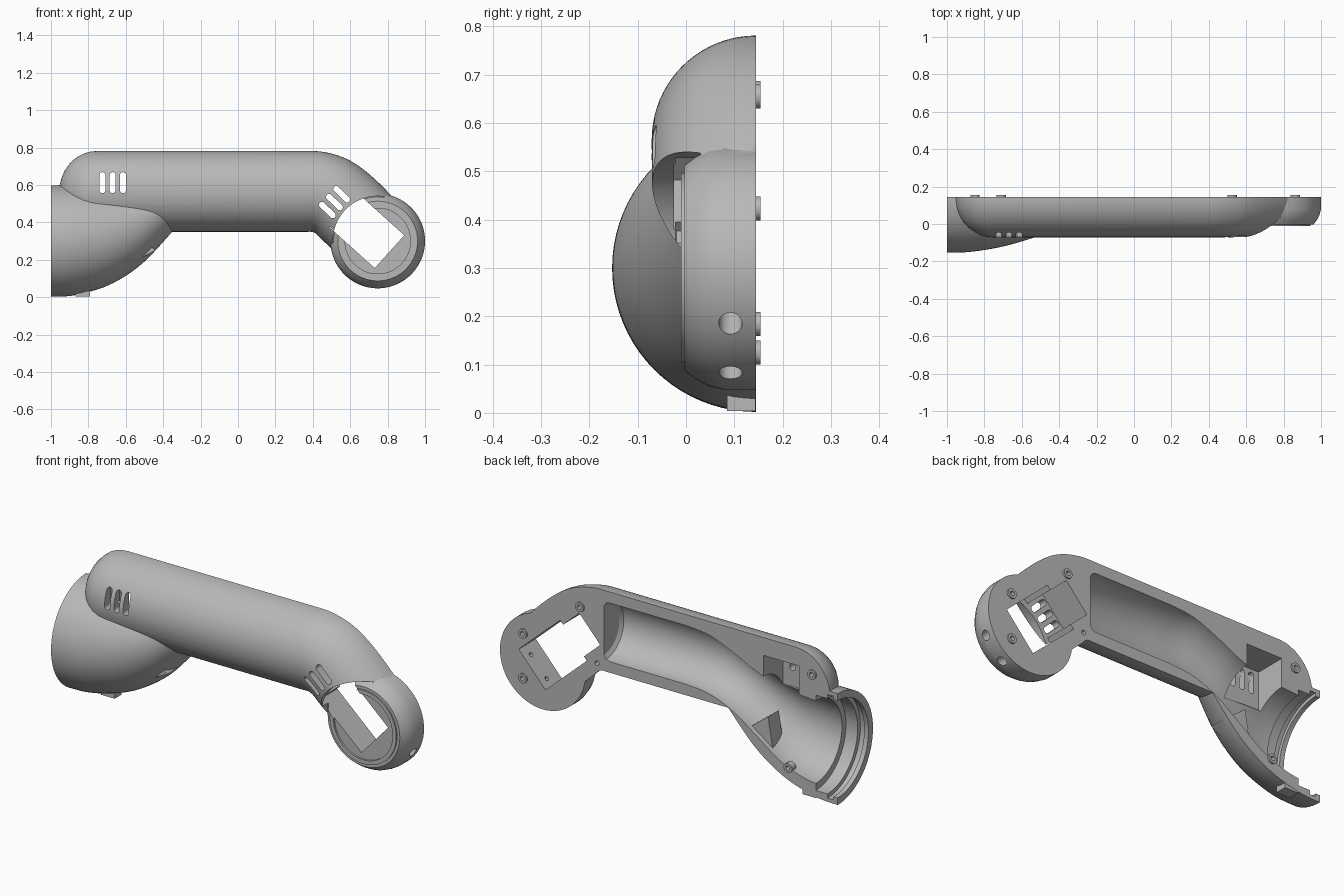
import bpy, bmesh
from math import sin, cos, pi, radians
from mathutils import Vector

if "Cube" in bpy.data.objects:
    bpy.data.objects.remove(bpy.data.objects["Cube"])

SPLIT = 0.145            # flat back plane where the shell is halved
HUB = (0.747, 0.30)      # centre of the round joint

grey = bpy.data.materials.new("plain_grey")
grey.use_nodes = True
grey.diffuse_color = (0.48, 0.48, 0.48, 1)
grey.node_tree.nodes["Principled BSDF"].inputs["Base Color"].default_value = (0.48, 0.48, 0.48, 1)


def rings_to_object(name, rings):
    """Skin a list of equal point rings and cap both ends."""
    bm = bmesh.new()
    rows = [[bm.verts.new(p) for p in ring] for ring in rings]
    n = len(rows[0])
    for a, b in zip(rows, rows[1:]):
        for i in range(n):
            j = (i + 1) % n
            bm.faces.new((a[i], a[j], b[j], b[i]))
    bm.faces.new(rows[0])
    bm.faces.new(rows[-1])
    bmesh.ops.recalc_face_normals(bm, faces=bm.faces)
    mesh = bpy.data.meshes.new(name)
    bm.to_mesh(mesh)
    bm.free()
    mesh.materials.append(grey)
    obj = bpy.data.objects.new(name, mesh)
    bpy.context.collection.objects.link(obj)
    return obj


def loft(name, sections, y=SPLIT, n=80):
    """Circles given as (x, z, radius, tilt in degrees)."""
    rings = []
    for x, z, r, tilt in sections:
        a = radians(tilt)
        rings.append([(x - sin(a) * r * cos(t), y + r * sin(t), z + cos(a) * r * cos(t))
                      for t in (2 * pi * i / n for i in range(n))])
    return rings_to_object(name, rings)


def prism(name, points, y0, y1):
    return rings_to_object(name, [[(x, y, z) for x, z in points] for y in (y0, y1)])


def capsule(cx, cz, r, half=0, tilt=0, n=48):
    a, pts = radians(tilt), []
    for i in range(n):
        t = 2 * pi * (i + 0.5) / n
        u, v = r * cos(t) + (half if cos(t) > 0 else -half), r * sin(t)
        pts.append((cx + u * cos(a) - v * sin(a), cz + u * sin(a) + v * cos(a)))
    return pts


def rect(x0, x1, z0, z1):
    return [(x0, z0), (x1, z0), (x1, z1), (x0, z1)]


def smooth_path(keys, steps=6):
    """Catmull-Rom through the section keys."""
    k = [Vector(p) for p in keys]
    k = [k[0]] + k + [k[-1]]
    out = []
    for a, b, c, d in zip(k, k[1:], k[2:], k[3:]):
        for s in range(steps):
            t = s / steps
            out.append(0.5 * (2 * b + (c - a) * t + (2 * a - 5 * b + 4 * c - d) * t * t
                              + (3 * b - a - 3 * c + d) * t ** 3))
    return [tuple(v) for v in out + [k[-1]]]


def combine(target, tool, operation):
    mod = target.modifiers.new("combine", "BOOLEAN")
    mod.operation, mod.solver, mod.object = operation, "EXACT", tool
    bpy.context.view_layer.objects.active = target
    bpy.ops.object.modifier_apply(modifier=mod.name)
    bpy.data.objects.remove(tool)


def cut(tool):
    combine(shell, tool, "DIFFERENCE")


def add(tool):
    combine(shell, tool, "UNION")


# Arm tube: domed end, straight run, bend toward the joint
dome = [(-0.755 - 0.2 * sin(t), 0.565, 0.216 * cos(t), 0)
        for t in (radians(a) for a in (88, 80, 70, 60, 50, 40, 30, 20, 10, 0))]
bend = smooth_path([(0.36, 0.565, 0.216, 0), (0.43, 0.562, 0.216, -8), (0.51, 0.533, 0.216, -25),
                    (0.6, 0.46, 0.215, -42), (0.7, 0.36, 0.213, -45)])
shell = loft("arm_shell", dome + bend)

# Flared bell at the left end
add(loft("bell", smooth_path([
    (-1, 0.3, 0.298, 0), (-0.9, 0.302, 0.296, 0), (-0.8, 0.311, 0.284, 0), (-0.7, 0.325, 0.265, 0),
    (-0.6, 0.352, 0.238, 0), (-0.5, 0.395, 0.205, 0), (-0.4, 0.46, 0.165, 0), (-0.3, 0.53, 0.12, 0)])))

# Round joint: clear the front, then add the rounded disc with a raised ring
cut(prism("joint_clearance", capsule(*HUB, 0.24, n=96), -0.4, 0.03))
disc = [(0.2, 0.253), (0.08, 0.253), (0.045, 0.244), (0.02, 0.23), (-0.003, 0.213),
        (-0.003, 0.197), (-0.01, 0.197)]
add(rings_to_object("joint_disc", [[(x, y, z) for x, z in capsule(*HUB, r, n=96)] for y, r in disc]))
cut(prism("joint_recess", capsule(*HUB, 0.175, n=96), -0.2, 0.0))

# Halve everything at the flat back
cut(prism("back_half", rect(-2, 2, -1, 2), SPLIT, 1))

# Hollow channel through tube and bell, and the grooved bell mouth
cut(loft("channel", smooth_path([
    (-0.92, 0.3, 0.222, 0), (-0.8, 0.312, 0.218, 0), (-0.66, 0.345, 0.198, 0), (-0.52, 0.415, 0.172, 0),
    (-0.38, 0.495, 0.158, 0), (-0.24, 0.55, 0.157, 0), (-0.1, 0.565, 0.157, 0)])
    + [(0.35, 0.565, 0.157, 0), (0.372, 0.565, 0.15, 0), (0.385, 0.565, 0.13, 0)]))
cut(loft("bell_mouth", [(x, 0.3, r, 0) for x, r in (
    (-1.05, 0.26), (-0.975, 0.26), (-0.974, 0.277), (-0.94, 0.277), (-0.939, 0.255), (-0.87, 0.255))]))

# Stiffening web and foot lug inside the bell
add(prism("web", [(-0.6, 0.17), (-0.44, 0.25), (-0.57, 0.35)], 0.03, 0.12))
add(prism("foot_lug", rect(-0.87, -0.79, 0.004, 0.045), 0.085, 0.144))

# Motor pocket, tilted along the bend
AXIS = radians(138)


def on_axis(t, s):
    return (0.81 + t * cos(AXIS) + s * sin(AXIS), 0.243 + t * sin(AXIS) - s * cos(AXIS))


def tilted(t0, t1, half):
    return [on_axis(t0, -half), on_axis(t1, -half), on_axis(t1, half), on_axis(t0, half)]


cut(prism("motor_pocket", tilted(0, 0.33, 0.118), -0.022, 0.3))
cut(prism("vent_pocket", tilted(0.3, 0.46, 0.092), -0.025, 0.3))
cut(prism("left_vent_pocket", rect(-0.77, -0.56, 0.47, 0.685), -0.022, 0.3))

# Vent slots
for i in (-1, 0, 1):
    cut(prism("left_vent", capsule(-0.67 + 0.055 * i, 0.612, 0.016, 0.04, 90), -0.3, 0.05))
    x, z = on_axis(0.396, 0.057 * i)
    cut(prism("bend_vent", capsule(x, z, 0.016, 0.04, 136), -0.3, 0.05))

# Screw holes through the rim of the joint
for s in (-0.075, 0.065):
    cut(loft("rim_hole", [(*on_axis(t, s), 0.024, 138) for t in (-0.3, -0.05)], 0.092, 32))
    cut(loft("rim_pilot", [(*on_axis(t, s), 0.011, 138) for t in (-0.1, 0.05)], 0.092, 24))

# Locating pegs with bores on the flat back, plus one small pin hole
for x, z in ((-0.85, 0.662), (-0.71, 0.125), (0.525, 0.655), (0.862, 0.423), (0.862, 0.184)):
    add(prism("peg", capsule(x, z, 0.025, n=32), 0.12, 0.154))
    cut(prism("peg_bore", capsule(x, z, 0.012, n=24), 0.11, 0.2))
cut(prism("pin_hole", capsule(0.425, 0.38, 0.012, n=24), 0.09, 0.2))

# Smooth the curved skin, keep the cut edges crisp
bpy.ops.object.select_all(action="DESELECT")
shell.select_set(True)
bpy.context.view_layer.objects.active = shell
bpy.ops.object.shade_smooth_by_angle(angle=radians(28))
